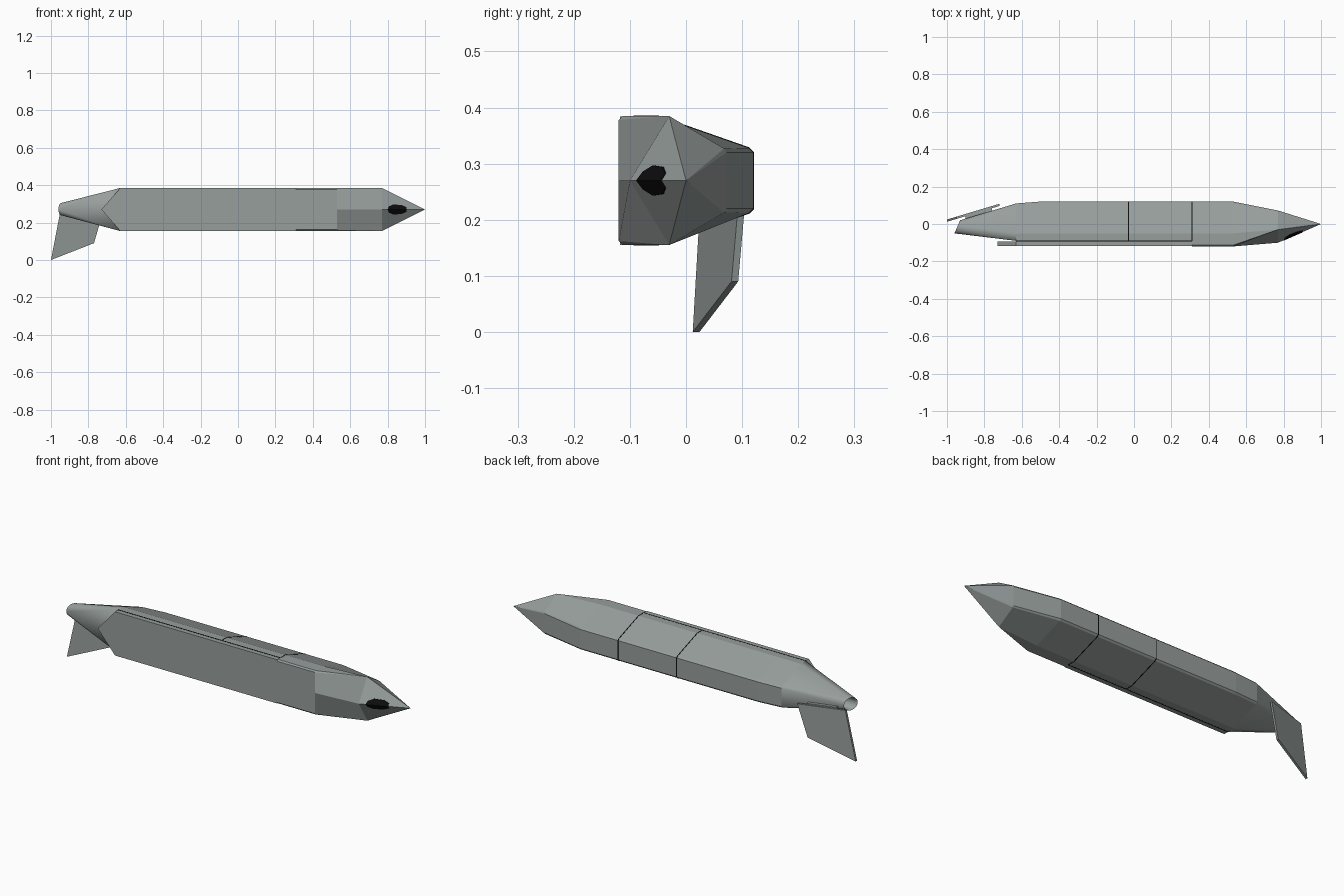
import bpy, bmesh, math
from mathutils import Vector

if "Cube" in bpy.data.objects:
    bpy.data.objects.remove(bpy.data.objects["Cube"])

CZ = 0.27  # height of the body axis


def material(name, rgb):
    m = bpy.data.materials.new(name)
    m.diffuse_color = (*rgb, 1)
    m.use_nodes = True
    m.node_tree.nodes["Principled BSDF"].inputs["Base Color"].default_value = m.diffuse_color
    return m


GREY = material("hull grey", (0.31, 0.345, 0.335))
BLACK = material("seam black", (0.004, 0.004, 0.004))


def finish(bm, name, mat, smooth=None):
    bmesh.ops.remove_doubles(bm, verts=bm.verts, dist=1e-5)
    bmesh.ops.recalc_face_normals(bm, faces=bm.faces)
    me = bpy.data.meshes.new(name)
    bm.to_mesh(me)
    bm.free()
    ob = bpy.data.objects.new(name, me)
    ob.location.z = CZ
    me.materials.append(mat)
    bpy.context.collection.objects.link(ob)
    if smooth:
        bpy.ops.object.select_all(action='DESELECT')
        ob.select_set(True)
        bpy.context.view_layer.objects.active = ob
        bpy.ops.object.shade_smooth_by_angle(angle=math.radians(smooth))
    return ob


def ring(half):
    """Full (y, z) section from a half section whose first point lies on z = 0."""
    return half + [(y, -z) for y, z in reversed(half[1:])]


def loft(name, stations, mat, caps=True):
    bm = bmesh.new()
    rings = [[bm.verts.new((x, y, z)) for y, z in ring(h)] for x, h in stations]
    n = len(rings[0])
    for a, b in zip(rings, rings[1:]):
        for i in range(n):
            j = (i + 1) % n
            bm.faces.new((a[i], a[j], b[j], b[i]))
    if caps:
        bm.faces.new(rings[0])
        bm.faces.new(rings[-1])
    return finish(bm, name, mat)


def prism(name, pts, offset, mat):
    """Flat outline of 3D points, thickened by an offset vector."""
    bm = bmesh.new()
    a = [bm.verts.new(p) for p in pts]
    b = [bm.verts.new(Vector(p) + Vector(offset)) for p in pts]
    bm.faces.new(a)
    bm.faces.new(b[::-1])
    for i in range(len(a)):
        j = (i + 1) % len(a)
        bm.faces.new((a[i], a[j], b[j], b[i]))
    return finish(bm, name, mat)


# half sections as (y, z above axis)
FULL = [(-.12, 0), (-.12, .108), (-.113, .115), (-.05, .115), (.112, .058), (.12, .05)]
NOSE = [(-.1, 0), (-.03, .115), (-.03, .115), (-.03, .115), (.068, .057), (.072, .05)]
AFT = [(-.09, 0), (-.09, .115), (-.05, .115), (.112, .058), (.12, .05)]
AFT_END = [(-.09, 0), (-.09, .115), (-.05, .115), (.102, .056), (.11, .048)]

# body: faceted nose and front section, then aft section under the panel
bm_tip = [(0, 0)] * len(FULL)
loft("front_body", [(.31, FULL), (.53, FULL), (.77, NOSE), (1, bm_tip)], GREY, caps=False)
loft("aft_body", [(-.63, AFT_END), (-.5, AFT), (.312, AFT)], GREY)

# long panel with pointed rear end, and the dark gap beneath it
PANEL = [(.309, .1145), (-.63, .1145), (-.73, 0), (-.63, -.1145), (.309, -.1145)]
prism("side_panel", [(x, -.118, z) for x, z in PANEL], (0, .024, 0), GREY)
prism("panel_gap", [(x, -.094, z) for x, z in
                    [(.31, .1155), (-.63, .1155), (-.63, -.1155), (.31, -.1155)]],
      (0, .005, 0), BLACK)

# thin joint lines around the aft body
LINE = [(y + (.001 if y > 0 else 0), z + (.001 if z else 0)) for y, z in AFT]
for i, x in enumerate((-.03, .31)):
    loft(f"joint_line_{i + 1}", [(x - .002, LINE), (x + .002, LINE)], BLACK)

# tail cone: hull from the end section to a slanted round outlet, left open
bm = bmesh.new()
for y, z in ring(AFT_END[1:2] + AFT_END[1:]):
    bm.verts.new((-.63, y, z))


def outlet(r, dx=0):
    return [(-.945 + dx + .015 * math.cos(t), -.015 + r * math.cos(t), .002 + .94 * r * math.sin(t))
            for t in [k * math.tau / 24 for k in range(24)]]


rim = [bm.verts.new(p) for p in outlet(.035)]
bmesh.ops.remove_doubles(bm, verts=bm.verts, dist=1e-5)
bmesh.ops.convex_hull(bm, input=bm.verts)
n_end = Vector((.015, -.0 + .035, 0)).normalized()
open_faces = [f for f in bm.faces if all(v.co.x < -.9 for v in f.verts)]
bmesh.ops.delete(bm, geom=open_faces, context='FACES_ONLY')
finish(bm, "tail_cone", GREY, 30)

# outlet lining with a closed inner end
bm = bmesh.new()
a = [bm.verts.new(p) for p in outlet(.035)]
b = [bm.verts.new(p) for p in outlet(.031, .01)]
c = [bm.verts.new(p) for p in outlet(.031, .12)]
for p, q in ((a, b), (b, c)):
    for i in range(24):
        j = (i + 1) % 24
        bm.faces.new((p[i], p[j], q[j], q[i]))
bm.faces.new(c)
finish(bm, "tail_outlet", GREY, 40)

# single swept fin lying along the slanted rear face
FIN = [(-.95, -.01), (-.72, -.01), (-.77, -.18), (-1, -.27)]
prism("tail_fin", [(x, .012 + (x + 1) * .3, z) for x, z in FIN], (0, .012, 0), GREY)
PIVOT = [(-.9, -.02), (-.76, -.02), (-.76, -.004), (-.9, -.004)]
prism("fin_mount", [(x, (x + 1) * .3 - .02, z) for x, z in PIVOT], (0, .036, 0), GREY)


# black sensor window folded over the nose ridge
def nose_point(x, z):
    return (x, -.435 * (1 - x) + .609 * abs(z) - .002, z)


for side, s in (("upper", 1), ("lower", -1)):
    pts = [nose_point(x, s * z) for x, z in
           [(.8, 0), (.805, .016), (.83, .027), (.875, .024), (.9, .013), (.9, 0)]]
    prism(f"sensor_window_{side}", pts, (0, .005, 0), BLACK)
